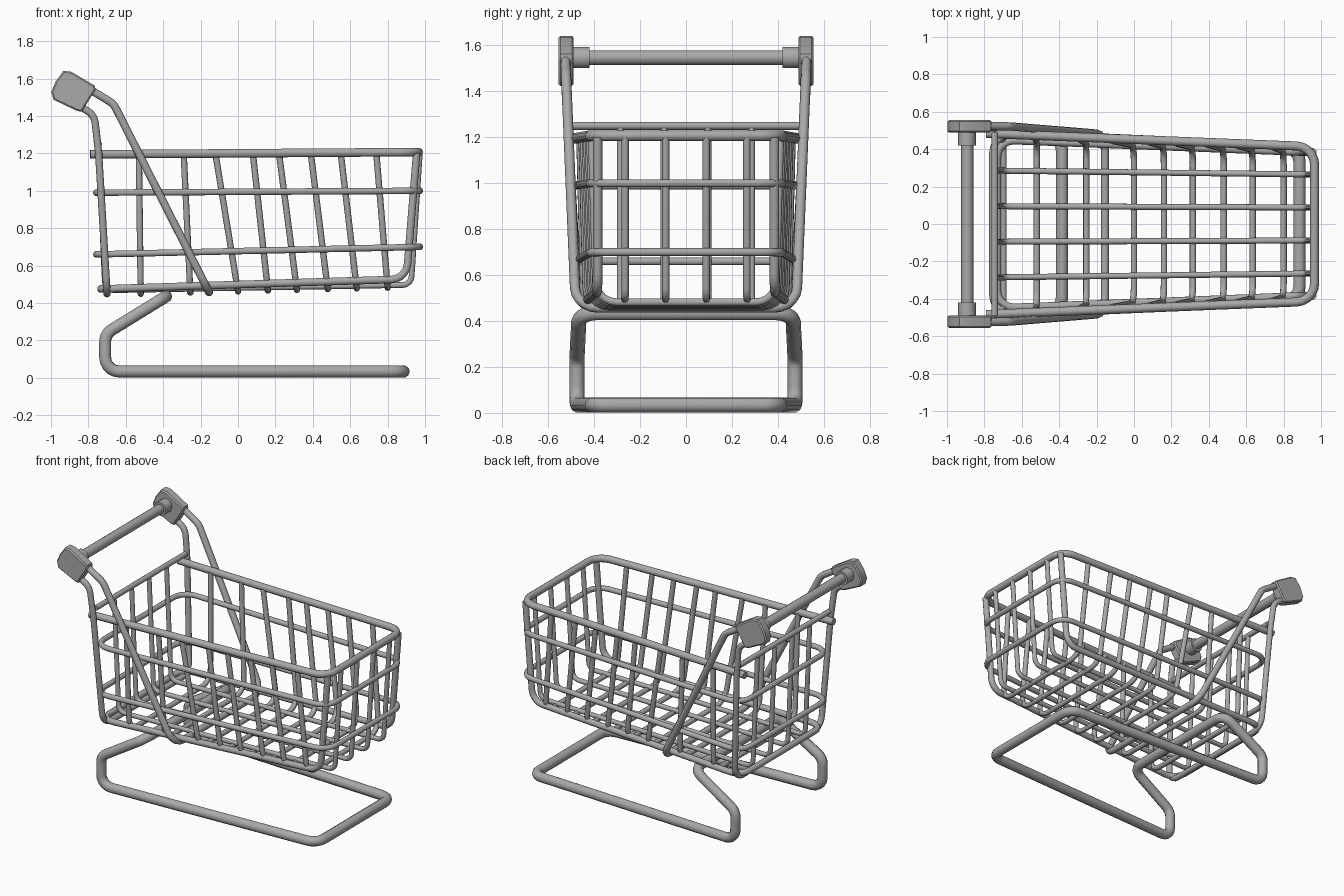
import bpy, bmesh, math
from mathutils import Vector

if "Cube" in bpy.data.objects:
    bpy.data.objects.remove(bpy.data.objects["Cube"])

metal = bpy.data.materials.new("grey_metal")
metal.use_nodes = True
GREY = (0.4, 0.4, 0.4, 1)
metal.diffuse_color = GREY
metal.node_tree.nodes["Principled BSDF"].inputs["Base Color"].default_value = GREY


def fillet(points, radius, closed=False, steps=5):
    """Round the corners of a polyline."""
    pts = [Vector(p) for p in points]
    n, out = len(pts), []
    for i, p in enumerate(pts):
        if not closed and i in (0, n - 1):
            out.append(p)
            continue
        a, b = pts[i - 1] - p, pts[(i + 1) % n] - p
        half = a.angle(b) / 2
        cut = min(radius / math.tan(half), 0.48 * a.length, 0.48 * b.length)
        s, e = p + a.normalized() * cut, p + b.normalized() * cut
        centre = p + (a.normalized() + b.normalized()).normalized() * cut / math.cos(half)
        u, v = s - centre, e - centre
        sweep = u.angle(v)
        for k in range(steps + 1):
            t = k / steps
            out.append(centre + (u * math.sin((1 - t) * sweep) + v * math.sin(t * sweep)) / math.sin(sweep))
    return out


def tube(name, points, r, bend=0.08, closed=False):
    """Sweep a round section along a filleted path and turn it into a mesh."""
    curve = bpy.data.curves.new(name, 'CURVE')
    curve.dimensions = '3D'
    curve.bevel_depth, curve.bevel_resolution = r, 3
    curve.use_fill_caps = True
    path = fillet(points, bend, closed)
    spline = curve.splines.new('POLY')
    spline.points.add(len(path) - 1)
    for sp, p in zip(spline.points, path):
        sp.co = (*p, 1)
    spline.use_cyclic_u = closed
    temp = bpy.data.objects.new(name + "_path", curve)
    bpy.context.collection.objects.link(temp)
    bpy.context.view_layer.update()
    mesh = bpy.data.meshes.new_from_object(temp.evaluated_get(bpy.context.evaluated_depsgraph_get()))
    bpy.data.objects.remove(temp)
    return add(name, mesh)


def add(name, mesh):
    mesh.name = name
    ob = bpy.data.objects.new(name, mesh)
    bpy.context.collection.objects.link(ob)
    mesh.materials.clear()
    mesh.materials.append(metal)
    bpy.ops.object.select_all(action='DESELECT')
    ob.select_set(True)
    bpy.context.view_layer.objects.active = ob
    bpy.ops.object.shade_smooth_by_angle(angle=math.radians(40))
    return ob


def mirrored(half):
    """Extend a right-hand path (y < 0) across to the left."""
    return half + [(x, -y, z) for x, y, z in reversed(half)]


def side(x):
    """Half width of the tapering basket."""
    return 0.482 - 0.04 * (x + 0.75)


def floor(x):
    """Height of the sloping basket floor."""
    return 0.449 + 0.025 * (x + 0.52)


# Base frame: one continuous bent tube
tube("base_frame", mirrored([(-0.385, -0.465, 0.435), (-0.71, -0.475, 0.235),
     (-0.71, -0.475, 0.034), (0.885, -0.405, 0.034)]), 0.033, 0.075, True)

# Basket rim, open at the back, with the back bar
tube("basket_rim", mirrored([(-0.79, -side(-0.79), 1.195), (0.965, -side(0.965), 1.207)]), 0.024, 0.1)
tube("back_bar", [(-0.745, -0.49, 1.25), (-0.745, 0.49, 1.25)], 0.018)

# Two closed hoops around the basket walls
for name, zb, zf in (("upper_hoop", 0.99, 1.0), ("lower_hoop", 0.66, 0.7)):
    tube(name, mirrored([(-0.757, -side(-0.757), zb), (0.972, -side(0.972), zf)]), 0.018, 0.1, True)

# Floor rail that rises at the front corners
tube("floor_rail", mirrored([(0.955, -0.385, 1.2), (0.9, -0.385, 0.528), (-0.732, -0.45, 0.475)]), 0.021, 0.09)

# Cross wires: up one side, under the floor and up the other
for i, (top, low) in enumerate(((-0.53, -0.52), (-0.29, -0.255), (-0.12, 0.0), (0.08, 0.16),
                                (0.22, 0.315), (0.39, 0.48), (0.55, 0.635), (0.74, 0.80))):
    tube(f"cross_wire_{i + 1}", mirrored([(top, 0.012 - side(top), 1.195),
         (low, 0.03 - side(low), floor(low))]), 0.017, 0.09)

# Lengthwise wires: down the back, along the floor and up the front
for i, y in enumerate((-0.285, -0.095, 0.095, 0.285)):
    tube(f"long_wire_{i + 1}", [(-0.745, y, 1.25), (-0.71, y, 0.468),
         (0.925, y * 0.93, 0.497), (0.972, y * 0.93, 1.2)], 0.016, 0.05)

# Handle supports: from grip to grip, passing under the floor
tube("rear_support", mirrored([(-0.86, -0.525, 1.46), (-0.768, -0.522, 1.405), (-0.745, -0.512, 1.2),
     (-0.70, -0.47, 0.45)]), 0.02, 0.09)
tube("diagonal_support", mirrored([(-0.83, -0.525, 1.565), (-0.665, -0.522, 1.465),
     (-0.155, -0.48, 0.458)]), 0.022, 0.1)

# Handle bar and its end collars
tube("handle_bar", [(-0.892, -0.5, 1.547), (-0.892, 0.5, 1.547)], 0.033)
for label, s in (("right", -1), ("left", 1)):
    tube(f"{label}_collar", [(-0.892, s * 0.42, 1.547), (-0.892, s * 0.5, 1.547)], 0.048)

    # Grip plates at the handle ends
    outline = ((-0.998, 1.53), (-0.975, 1.585), (-0.933, 1.642), (-0.89, 1.636), (-0.765, 1.562),
               (-0.762, 1.54), (-0.835, 1.423), (-0.86, 1.427), (-0.987, 1.487))
    bm = bmesh.new()
    face = bm.faces.new([bm.verts.new((x, s * 0.489, z)) for x, z in outline])
    ext = bmesh.ops.extrude_face_region(bm, geom=[face])
    bmesh.ops.translate(bm, vec=(0, s * 0.066, 0),
                        verts=[g for g in ext["geom"] if isinstance(g, bmesh.types.BMVert)])
    bmesh.ops.recalc_face_normals(bm, faces=bm.faces)
    rims = [e for e in bm.edges if abs(e.verts[0].co.y - e.verts[1].co.y) < 0.001]
    bmesh.ops.bevel(bm, geom=rims, offset=0.008, segments=1, affect='EDGES')
    mesh = bpy.data.meshes.new(f"{label}_grip")
    bm.to_mesh(mesh)
    bm.free()
    add(f"{label}_grip", mesh)
